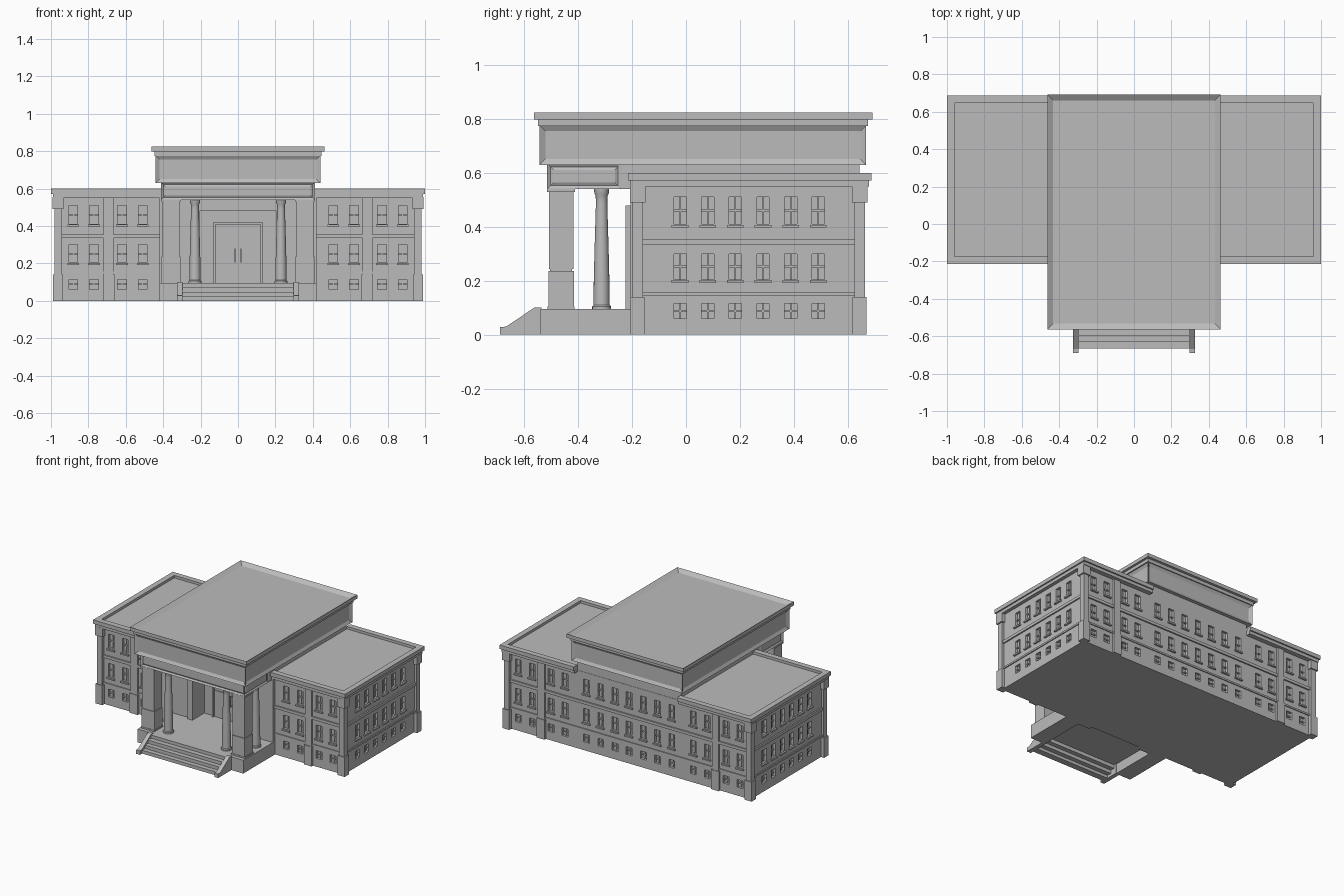
import bpy, bmesh
from mathutils import Matrix, Vector

if "Cube" in bpy.data.objects:
    bpy.data.objects.remove(bpy.data.objects["Cube"])

stone = bpy.data.materials.new("grey stone")
stone.use_nodes = True
grey = (0.5, 0.5, 0.5, 1)
stone.diffuse_color = grey
stone.node_tree.nodes["Principled BSDF"].inputs["Base Color"].default_value = grey


def finish(name, bm):
    mesh = bpy.data.meshes.new(name)
    bmesh.ops.recalc_face_normals(bm, faces=bm.faces)
    bm.to_mesh(mesh)
    bm.free()
    mesh.materials.append(stone)
    obj = bpy.data.objects.new(name, mesh)
    bpy.context.collection.objects.link(obj)
    return obj


def add_box(bm, x0, x1, y0, y1, z0, z1):
    size = (x1 - x0, y1 - y0, z1 - z0)
    mid = Vector(((x0 + x1) / 2, (y0 + y1) / 2, (z0 + z1) / 2))
    bmesh.ops.create_cube(bm, size=1, matrix=Matrix.Translation(mid) @ Matrix.Diagonal((*size, 1)))


def boxes(name, items, mirror=False):
    bm = bmesh.new()
    for x0, x1, *rest in items:
        add_box(bm, x0, x1, *rest)
        if mirror:
            add_box(bm, -x1, -x0, *rest)
    return finish(name, bm)


def panelled(name, box, insets, rear=True):
    """Box whose upright faces carry sunken panels."""
    bm = bmesh.new()
    add_box(bm, *box)
    bm.normal_update()
    faces = [f for f in bm.faces if abs(f.normal.z) < 0.5 and (rear or f.normal.y < 0.5)]
    for thickness, depth in insets:
        bmesh.ops.inset_individual(bm, faces=faces, thickness=thickness, depth=depth)
    return finish(name, bm)


# Wall planes
SIDE, FRONT, BACK, TOP = 0.965, -0.18, 0.645, 0.56
ROWS = [(0.06, 0.115), (0.205, 0.3), (0.41, 0.51)]
HALF = 0.023

# Window positions: a point on the wall and its outward normal
spots = []
for s in (-1, 1):
    for x in (0.51, 0.62, 0.77, 0.88):
        spots += [(s * x, FRONT, 0, -1), (s * x, BACK, 0, 1)]
    spots += [(s * SIDE, -0.022 + 0.1025 * i, s, 0) for i in range(6)]
spots += [(0.113 * i, BACK, 0, 1) for i in range(-3, 4)]


def wall_box(bm, spot, half, inner, outer, z0, z1):
    """Box straddling a wall, from inner to outer along its normal."""
    x, y, nx, ny = spot
    xs = sorted((x + nx * inner, x + nx * outer)) if nx else (x - half, x + half)
    ys = sorted((y + ny * inner, y + ny * outer)) if ny else (y - half, y + half)
    add_box(bm, *xs, *ys, z0, z1)


cuts, sashes, sills = bmesh.new(), bmesh.new(), bmesh.new()
for spot in spots:
    for z0, z1 in ROWS:
        wall_box(cuts, spot, HALF, -0.018, 0.03, z0, z1)
        mid = (z0 + z1) / 2
        wall_box(sashes, spot, HALF, -0.02, -0.009, mid - 0.004, mid + 0.004)
        wall_box(sashes, spot, 0.003, -0.02, -0.012, z0, z1)
        if z0 > 0.1:
            wall_box(sills, spot, 0.031, -0.005, 0.012, z0 - 0.013, z0 - 0.003)
add_box(cuts, -0.205, 0.205, -0.3, -0.09, 0.095, 0.48)  # entrance recess
cutter = finish("opening_cutter", cuts)
cutter.hide_render = True
finish("window_sashes", sashes)
finish("window_sills", sills)

# Main walls with openings cut in
walls = boxes("main_walls", [(-SIDE, SIDE, FRONT, BACK, 0, TOP)])
mod = walls.modifiers.new("openings", "BOOLEAN")
mod.operation, mod.solver, mod.object = "DIFFERENCE", "EXACT", cutter
bpy.context.view_layer.update()
cut_mesh = bpy.data.meshes.new_from_object(walls.evaluated_get(bpy.context.evaluated_depsgraph_get()))
walls.modifiers.clear()
walls.data = cut_mesh
bpy.data.objects.remove(cutter)

# Horizontal bands around the wings and the rear
bands = []
for z0, z1, out in ((0.335, 0.355, 0.01), (0.145, 0.157, 0.007)):
    bands += [(0.42, SIDE + out, FRONT - out, FRONT + 0.02, z0, z1),
              (SIDE - 0.02, SIDE + out, FRONT - out, BACK + out, z0, z1),
              (0, SIDE + out, BACK - 0.02, BACK + out, z0, z1)]
boxes("wall_bands", bands, True)

# Corner pilasters with base and capital, flat strips between window pairs
corners, strips = [], []
for y0, y1 in ((-0.205, -0.153), (0.618, 0.67)):
    corners += [(0.935, 0.99, y0, y1, 0, 0.14),
                (0.94, 0.982, y0 + 0.006, y1 - 0.006, 0.14, 0.49),
                (0.932, 0.992, y0 - 0.003, y1 + 0.003, 0.49, 0.555)]
for y0, y1 in ((FRONT - 0.012, FRONT + 0.02), (BACK - 0.02, BACK + 0.012)):
    strips += [(0.665, 0.718, y0, y1, 0.14, 0.555),
               (0.66, 0.723, y0 - 0.004, y1 + 0.004, 0, 0.14)]
boxes("corner_pilasters", corners, True)
boxes("wall_strips", strips, True)

# Wing roofs: stepped cornice with a low parapet on three sides
boxes("wing_roofs", [
    (0.41, 0.99, -0.207, 0.678, 0.55, 0.575),
    (0.41, 1.0, -0.215, 0.688, 0.572, 0.582),
    (0.41, 1.0, -0.215, -0.175, 0.58, 0.6),
    (0.41, 1.0, 0.648, 0.688, 0.58, 0.6),
    (0.96, 1.0, -0.175, 0.648, 0.58, 0.6)], True)

# Central block above the wings
boxes("upper_walls", [(-0.41, 0.41, -0.25, 0.643, 0.54, 0.64)])
panelled("portico_beam", (-0.412, 0.412, -0.515, -0.24, 0.54, 0.635),
         [(0.018, -0.008), (0.016, 0.006)], rear=False)
panelled("attic_block", (-0.44, 0.44, -0.543, 0.668, 0.63, 0.776), [(0.03, -0.012)])
boxes("attic_cornice", [(-0.447, 0.447, -0.548, 0.674, 0.774, 0.8)])
rim = bmesh.new()
add_box(rim, -0.463, 0.463, -0.563, 0.692, 0.798, 0.824)
rim.normal_update()
bmesh.ops.inset_individual(rim, faces=[f for f in rim.faces if f.normal.z > 0.5], thickness=0.043)
bmesh.ops.translate(rim, vec=(0, 0, -0.02),
                    verts=[v for v in rim.verts if abs(v.co.x) < 0.45 and v.co.z > 0.81])
finish("attic_roof", rim)

# Porch rear wall and the trim beside the recess
boxes("porch_wall", [(0.205, 0.42, -0.205, -0.17, 0, 0.55),
                     (0, 0.205, -0.205, -0.17, 0.48, 0.55)], True)
boxes("entrance_jambs", [(0.205, 0.245, -0.225, -0.2, 0.09, 0.48)], True)

# Porch floor, plinths and steps
boxes("porch_plinths", [(0.3, 0.42, -0.54, -0.175, 0, 0.095)], True)
boxes("porch_floor", [(-0.3, 0.3, -0.565, -0.175, 0.07, 0.095)])
boxes("steps", [(-0.3, 0.3, -0.665 + 0.033 * i, -0.62 + 0.033 * i,
                 max(0, 0.024 * i - 0.003), 0.024 * (i + 1)) for i in range(3)])
cheeks = bmesh.new()
profile = [(-0.69, 0), (-0.69, 0.028), (-0.667, 0.03), (-0.563, 0.1), (-0.535, 0.1), (-0.535, 0)]
for x in (-0.326, 0.296):
    face = cheeks.faces.new([cheeks.verts.new((x, y, z)) for y, z in profile])
    side = bmesh.ops.extrude_face_region(cheeks, geom=[face])
    bmesh.ops.translate(cheeks, vec=(0.03, 0, 0),
                        verts=[g for g in side["geom"] if isinstance(g, bmesh.types.BMVert)])
finish("step_cheeks", cheeks)

# Square piers at the porch corners
boxes("porch_piers", [
    (0.305, 0.413, -0.513, -0.413, 0.095, 0.105),
    (0.308, 0.41, -0.51, -0.416, 0.1, 0.236),
    (0.314, 0.404, -0.504, -0.422, 0.236, 0.244),
    (0.311, 0.407, -0.508, -0.418, 0.244, 0.53),
    (0.305, 0.413, -0.515, -0.412, 0.53, 0.542)], True)

# Round columns with tapering shafts
shape = [(0.035, 0.095), (0.035, 0.105), (0.03, 0.11), (0.029, 0.2), (0.026, 0.32),
         (0.021, 0.49), (0.022, 0.515), (0.027, 0.525), (0.028, 0.542)]
for name, cx, cy in (("front_column", 0.23, -0.46), ("side_column", 0.36, -0.313)):
    for s, label in ((1, "left_"), (-1, "right_")):
        bm = bmesh.new()
        ring = [bm.verts.new((r, 0, z)) for r, z in shape]
        edges = [bm.edges.new(pair) for pair in zip(ring, ring[1:])]
        bmesh.ops.spin(bm, geom=ring + edges, axis=(0, 0, 1), cent=(0, 0, 0),
                       angle=6.283185, steps=20)
        bmesh.ops.remove_doubles(bm, verts=bm.verts, dist=0.0005)
        bmesh.ops.holes_fill(bm, edges=bm.edges)
        column = finish(label + name, bm)
        column.location = (s * cx, cy, 0)
        bpy.ops.object.select_all(action="DESELECT")
        column.select_set(True)
        bpy.context.view_layer.objects.active = column
        bpy.ops.object.shade_smooth_by_angle(angle=0.6)

# Double door with frame, raised panels and handles
boxes("door_frame", [(0.12, 0.132, -0.108, -0.088, 0.095, 0.42),
                     (0, 0.12, -0.108, -0.088, 0.408, 0.42)], True)
boxes("door_leaves", [(0.003, 0.12, -0.097, -0.088, 0.097, 0.408)], True)
boxes("door_panels", [(0.026, 0.112, -0.102, -0.095, 0.115, 0.288)], True)
boxes("door_handles", [(0.014, 0.02, -0.114, -0.108, 0.205, 0.28),
                       (0.014, 0.02, -0.11, -0.095, 0.205, 0.212),
                       (0.014, 0.02, -0.11, -0.095, 0.273, 0.28)], True)
